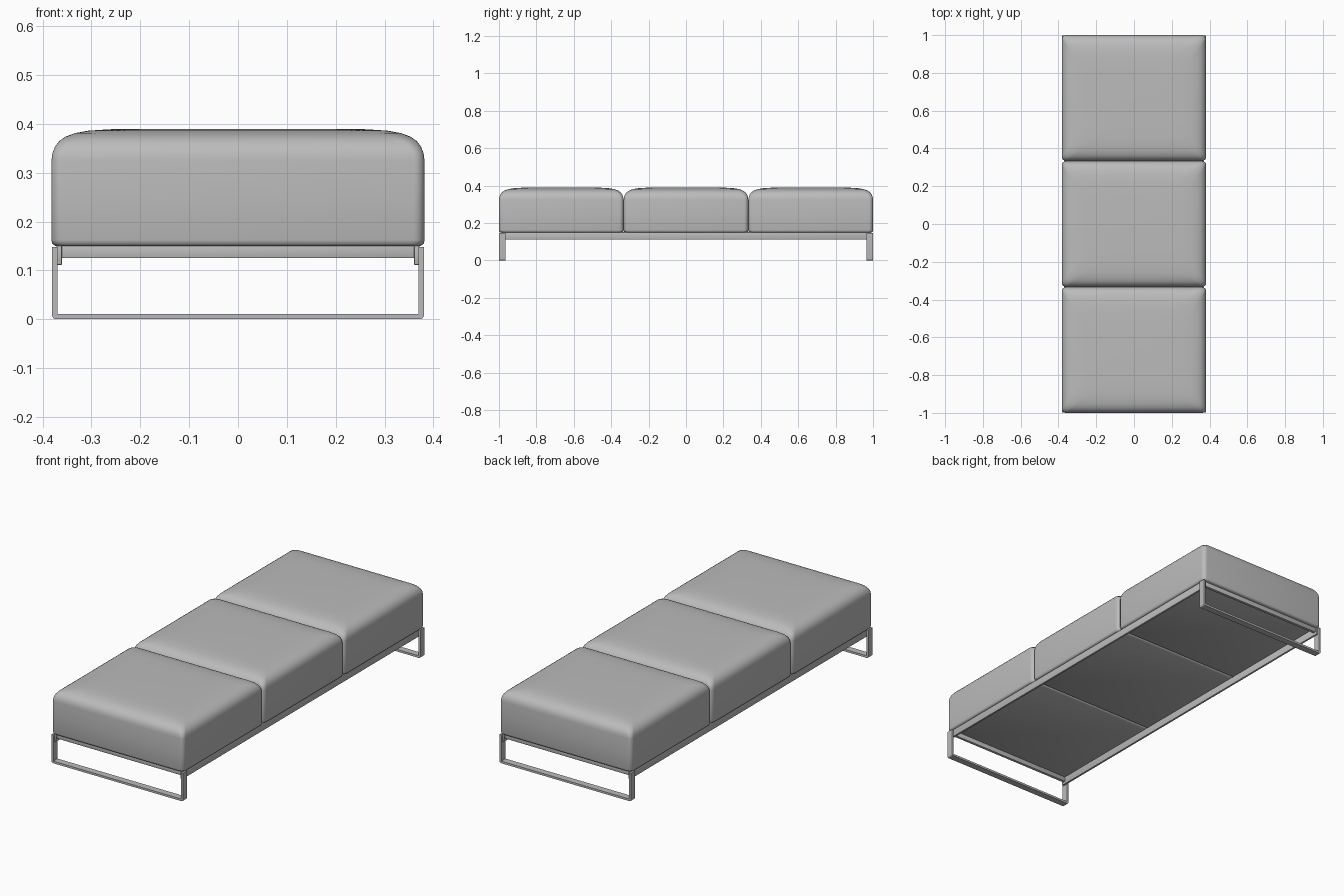
import bpy, bmesh, math

cube = bpy.data.objects.get("Cube")
if cube:
    bpy.data.objects.remove(cube, do_unlink=True)

grey = bpy.data.materials.new("soft_grey")
grey.use_nodes = True
grey.diffuse_color = (0.5, 0.5, 0.5, 1)
grey.node_tree.nodes["Principled BSDF"].inputs["Base Color"].default_value = (0.5, 0.5, 0.5, 1)


def finish(name, bm, angle=40):
    bmesh.ops.recalc_face_normals(bm, faces=bm.faces[:])
    mesh = bpy.data.meshes.new(name)
    bm.to_mesh(mesh)
    bm.free()
    mesh.materials.append(grey)
    obj = bpy.data.objects.new(name, mesh)
    bpy.context.collection.objects.link(obj)
    bpy.ops.object.select_all(action='DESELECT')
    obj.select_set(True)
    bpy.context.view_layer.objects.active = obj
    bpy.ops.object.shade_smooth_by_angle(angle=math.radians(angle))
    return obj


def rounded_rect(hx, hy, r, steps=6):
    pts = []
    for i, (sx, sy) in enumerate([(1, 1), (-1, 1), (-1, -1), (1, -1)]):
        for k in range(steps + 1):
            a = math.pi / 2 * (i + k / steps)
            pts.append((sx * (hx - r) + r * math.cos(a), sy * (hy - r) + r * math.sin(a)))
    return pts


def cushion(name, y, hx, hy):
    # Rings of (inset, height): tight base edge, soft shoulder, slight crown
    profile = [(0.008, 0.15), (0.002, 0.154), (0, 0.162), (0, 0.25), (0, 0.325),
               (0.002, 0.34), (0.007, 0.353), (0.016, 0.365), (0.029, 0.374),
               (0.048, 0.381), (0.075, 0.386), (0.12, 0.389), (0.2, 0.39)]
    bm = bmesh.new()
    rings = []
    for inset, z in profile:
        pts = rounded_rect(hx - inset, hy - inset, 0.022 + inset * 0.4)
        rings.append([bm.verts.new((px, y + py, z)) for px, py in pts])
    for a, b in zip(rings, rings[1:]):
        for i in range(len(a)):
            j = (i + 1) % len(a)
            bm.faces.new((a[i], a[j], b[j], b[i]))
    bm.faces.new(rings[0])
    bm.faces.new(rings[-1])
    finish(name, bm, 50)


def bar(name, centre, size, bevel=0.002):
    bm = bmesh.new()
    bmesh.ops.create_cube(bm, size=1)
    for v in bm.verts:
        v.co = [c + s * p for c, s, p in zip(centre, size, v.co)]
    bmesh.ops.bevel(bm, geom=bm.edges[:], offset=bevel, segments=2, affect='EDGES', profile=0.5)
    finish(name, bm)


def sled_leg(name, y):
    # Flat strip bent into a U, extruded along the length
    w, t, h, r = 0.381, 0.011, 0.148, 0.009
    corner = [(w - r + r * math.sin(a), r - r * math.cos(a))
              for a in (math.pi / 8 * k for k in range(5))]
    right = corner + [(w, h), (w - t, h), (w - t, t)]
    left = [(-x, z) for x, z in reversed(right)]
    bm = bmesh.new()
    face = bm.faces.new([bm.verts.new((x, y - 0.0175, z)) for x, z in right + left])
    ext = bmesh.ops.extrude_face_region(bm, geom=[face])
    for v in ext["geom"]:
        if isinstance(v, bmesh.types.BMVert):
            v.co.y += 0.035
    finish(name, bm)


# Three cushions in a row
for name, y in (("front_cushion", -0.667), ("middle_cushion", 0), ("back_cushion", 0.667)):
    cushion(name, y, 0.382, 0.333)

# Sled legs and cross rails at both ends
for side, s in (("front", -1), ("back", 1)):
    sled_leg(side + "_leg", s * 0.9815)
    bar(side + "_cross_rail", (0, s * 0.975, 0.138), (0.73, 0.015, 0.026))

# Long side rails under the cushions
for side, s in (("right", -1), ("left", 1)):
    bar(side + "_side_rail", (s * 0.366, 0, 0.131), (0.011, 1.98, 0.04))
